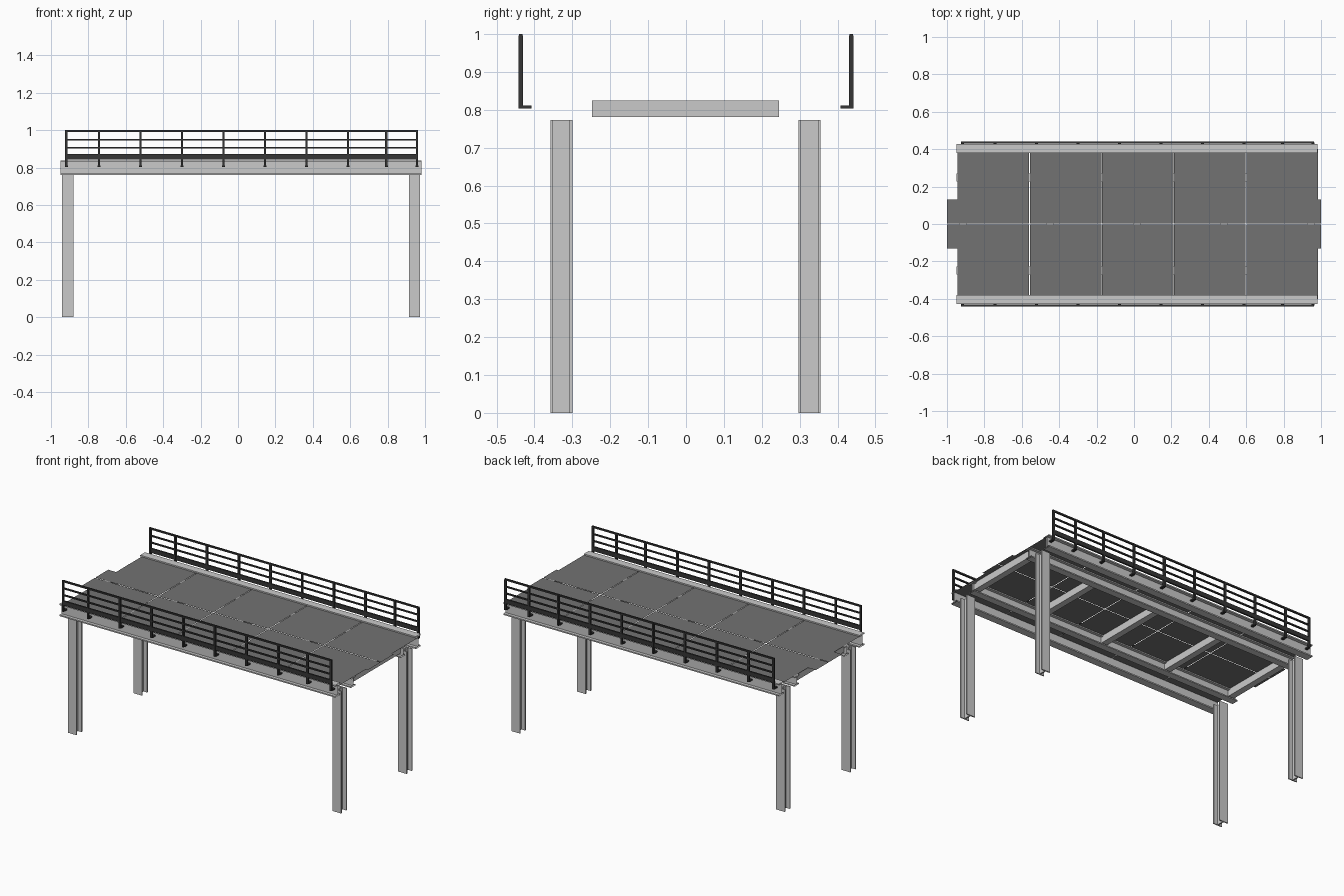
import bpy
import bmesh
from mathutils import Vector

cube = bpy.data.objects.get("Cube")
if cube:
    bpy.data.objects.remove(cube, do_unlink=True)


def material(name, rgb):
    m = bpy.data.materials.new(name)
    m.use_nodes = True
    colour = (*rgb, 1.0)
    m.diffuse_color = colour
    m.node_tree.nodes["Principled BSDF"].inputs["Base Color"].default_value = colour
    return m


STEEL = material("light grey steel", (0.59, 0.59, 0.59))
DECK = material("dark grey deck", (0.17, 0.17, 0.17))
RAIL = material("charcoal railing", (0.035, 0.035, 0.035))


def finish(name, bm, mat, recalc=True):
    if recalc:
        bmesh.ops.recalc_face_normals(bm, faces=bm.faces)
    mesh = bpy.data.meshes.new(name)
    bm.to_mesh(mesh)
    bm.free()
    mesh.materials.append(mat)
    obj = bpy.data.objects.new(name, mesh)
    bpy.context.collection.objects.link(obj)
    return obj


def add_box(bm, x0, x1, y0, y1, z0, z1):
    verts = bmesh.ops.create_cube(bm, size=1)["verts"]
    for v in verts:
        v.co = Vector(((x0 + x1) / 2 + v.co.x * (x1 - x0),
                       (y0 + y1) / 2 + v.co.y * (y1 - y0),
                       (z0 + z1) / 2 + v.co.z * (z1 - z0)))


def i_section(w, h, flange, web):
    """Outline of an I section with half width w and half height h."""
    quarter = [(w, h), (w, h - flange), (web, h - flange)]
    right = quarter + [(u, -v) for u, v in reversed(quarter)]
    return right + [(-u, -v) for u, v in right]


def beam(name, section, place, start, end, caps):
    """Sweep a section from start to end; place maps (u, v, t) to x, y, z."""
    bm = bmesh.new()
    rings = [[bm.verts.new(place(u, v, t)) for u, v in section] for t in (start, end)]
    n = len(section)
    for i in range(n):
        j = (i + 1) % n
        bm.faces.new((rings[0][i], rings[0][j], rings[1][j], rings[1][i]))
    if caps:
        for ring in rings:
            bm.faces.new(ring)
    return finish(name, bm, STEEL)


# Columns: H sections with their flanges facing front and back
column_section = i_section(0.03, 0.029, 0.007, 0.004)
for side, cy in (("front", -0.329), ("back", 0.326)):
    for end, cx in (("right", -0.91), ("left", 0.943)):
        beam(f"{side}_{end}_column", column_section,
             lambda u, v, t: (cx + u, cy + v, t), 0, 0.773, True)

# Outer girders and inner stringers, open at the ends
girder_section = i_section(0.024, 0.039, 0.008, 0.004)
stringer_section = i_section(0.022, 0.031, 0.007, 0.004)
for side, s in (("front", -1), ("back", 1)):
    beam(f"{side}_girder", girder_section,
         lambda u, v, t: (t, s * 0.403 + u, 0.8 + v), -0.95, 0.98, False)
    beam(f"{side}_stringer", stringer_section,
         lambda u, v, t: (t, s * 0.249 + u, 0.794 + v), -0.95, 0.98, False)

# Cross beams between the stringers
bm = bmesh.new()
for k in range(5):
    cx = -0.915 + k * 0.465
    add_box(bm, cx - 0.02, cx + 0.02, -0.248, 0.245, 0.781, 0.825)
finish("cross_beams", bm, STEEL)

# Deck panels with narrow seams; the end panels carry a central tab
DECK_Z, GAP, HALF, TAB = 0.828, 0.002, 0.4, 0.131
X0, STEP, COUNT = -0.945, 0.386, 5
bm = bmesh.new()
for s in (-1, 1):
    for k in range(COUNT):
        a = X0 + k * STEP + (GAP if k else 0)
        b = X0 + (k + 1) * STEP - (GAP if k < COUNT - 1 else 0)
        outline = [(a, HALF)]
        outline += [(a, TAB), (-1, TAB), (-1, GAP)] if k == 0 else [(a, GAP)]
        outline += [(1, GAP), (1, TAB), (b, TAB)] if k == COUNT - 1 else [(b, GAP)]
        outline += [(b, HALF)]
        face = bm.faces.new([bm.verts.new((x, s * y, DECK_Z)) for x, y in outline])
        face.normal_update()
        if face.normal.z < 0:
            face.normal_flip()
finish("deck_panels", bm, DECK, recalc=False)

# Railings: posts with feet, three rails and a toe board
posts = [-0.918] + [-0.743 + 0.2218 * k for k in range(7)] + [0.793, 0.957]
for side, s in (("front", -1), ("back", 1)):
    bm = bmesh.new()

    def rail_box(x0, x1, near, far, z0, z1):
        add_box(bm, x0, x1, min(s * near, s * far), max(s * near, s * far), z0, z1)

    for px in posts:
        rail_box(px - 0.006, px + 0.006, 0.430, 0.442, 0.803, 0.996)
        rail_box(px - 0.008, px + 0.008, 0.408, 0.436, 0.803, 0.811)
    for z, t in ((0.995, 0.005), (0.950, 0.004), (0.907, 0.004), (0.858, 0.014)):
        rail_box(-0.924, 0.963, 0.431, 0.441, z - t, z + t)
    finish(f"{side}_railing", bm, RAIL)
